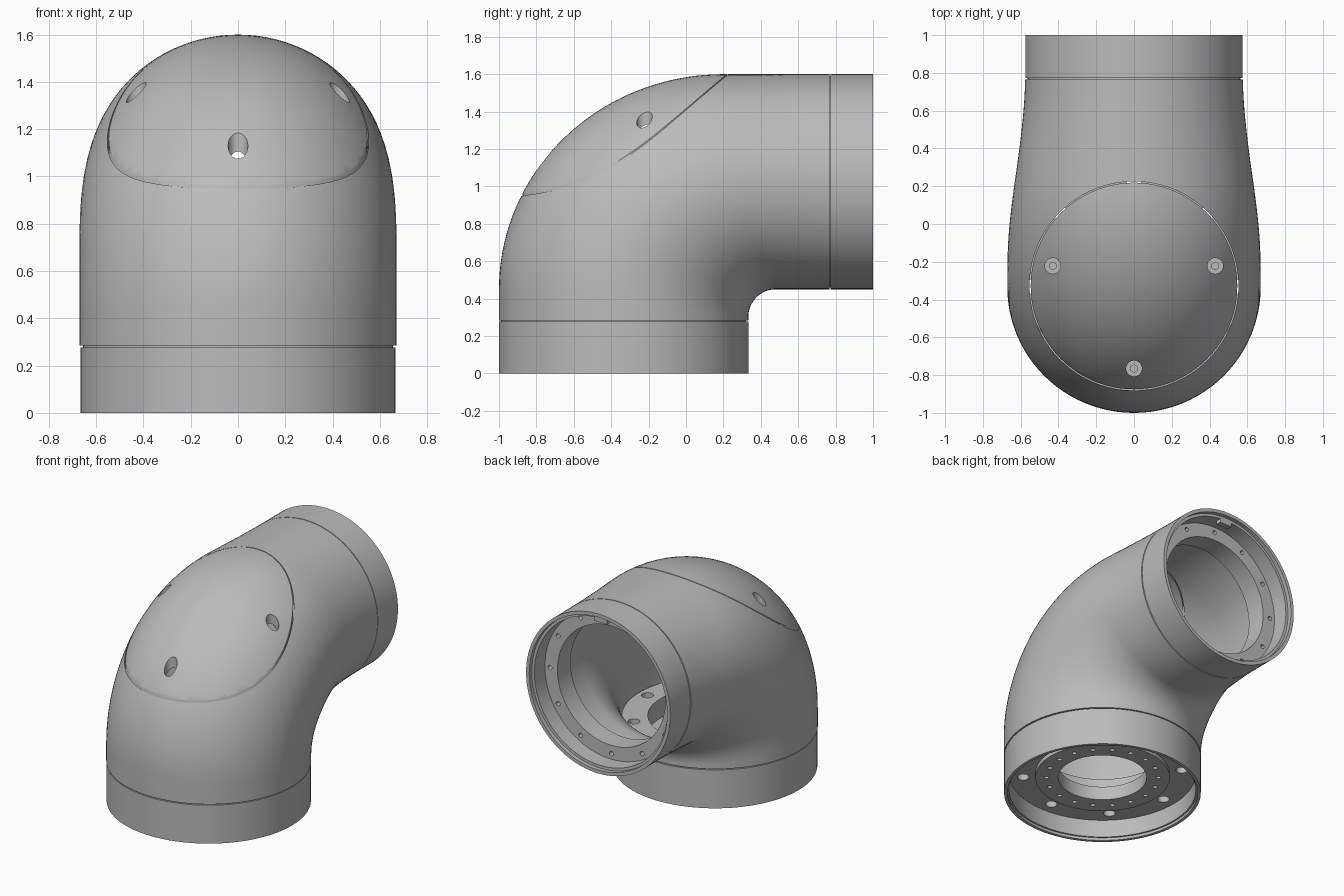
import bpy
import bmesh
from math import sin, cos, pi, radians
from mathutils import Matrix, Vector

default_cube = bpy.data.objects.get("Cube")
if default_cube:
    bpy.data.objects.remove(default_cube, do_unlink=True)

# One plain grey finish
grey = bpy.data.materials.new("matte_grey")
grey.use_nodes = True
GREY = (0.5, 0.5, 0.5, 1)
grey.diffuse_color = GREY
grey.node_tree.nodes["Principled BSDF"].inputs["Base Color"].default_value = GREY

SEG = 96


def make_object(name, bm, matrix=Matrix()):
    bm.transform(matrix)
    bmesh.ops.recalc_face_normals(bm, faces=bm.faces)
    mesh = bpy.data.meshes.new(name)
    bm.to_mesh(mesh)
    bm.free()
    mesh.materials.append(grey)
    obj = bpy.data.objects.new(name, mesh)
    bpy.context.collection.objects.link(obj)
    return obj


def loft_closed(bm, rings):
    """Skin a looped sequence of closed rings into a hollow solid."""
    loops = [[bm.verts.new(p) for p in ring] for ring in rings]
    for i, a in enumerate(loops):
        b = loops[(i + 1) % len(loops)]
        for j in range(len(a)):
            k = (j + 1) % len(a)
            bm.faces.new((a[j], a[k], b[k], b[j]))


def lathe(bm, profile, centre=(0, 0)):
    loft_closed(bm, [[(centre[0] + r * cos(2 * pi * j / SEG),
                       centre[1] + r * sin(2 * pi * j / SEG), h)
                      for j in range(SEG)] for r, h in profile])


def add_rod(bm, x, y, low, high, radius, sides=24):
    bmesh.ops.create_cone(bm, cap_ends=True, segments=sides,
                          radius1=radius, radius2=radius, depth=high - low,
                          matrix=Matrix.Translation((x, y, (low + high) / 2)))


def rod_circle(bm, count, ring, low, high, radius, start=0):
    for i in range(count):
        a = start + 2 * pi * i / count
        add_rod(bm, ring * cos(a), ring * sin(a), low, high, radius, 16)


def cut(obj, cutter):
    mod = obj.modifiers.new("cut", 'BOOLEAN')
    mod.operation = 'DIFFERENCE'
    mod.solver = 'EXACT'
    mod.object = cutter
    bpy.context.view_layer.objects.active = obj
    bpy.ops.object.modifier_apply(modifier=mod.name)
    bpy.data.objects.remove(cutter, do_unlink=True)


def finish(obj):
    bpy.ops.object.select_all(action='DESELECT')
    obj.select_set(True)
    bpy.context.view_layer.objects.active = obj
    bpy.ops.object.shade_smooth_by_angle(angle=radians(32))


# Elbow stations: matching points on the outer and inner bend, as (y, z)
stations = [((-1, 0.284), (0.333, 0.284))]
STEPS = 36
for i in range(STEPS + 1):
    t = pi / 2 * i / STEPS
    stations.append(((0.2 - 1.2 * cos(t), 0.45 + 1.15 * sin(t)),
                     (0.48 - 0.147 * cos(t), 0.30 + 0.15 * sin(t))))
for i in range(1, 9):
    f = i / 8
    stations.append(((0.2 + 0.566 * f, 1.6), (0.48 + 0.286 * f, 0.45)))


def section(outer, inner, wall):
    """Elliptical slice whose side width eases from the wide to the narrow end."""
    o, n = Vector((0, *outer)), Vector((0, *inner))
    mid, half = (o + n) / 2, (o - n) / 2
    u = min(max((mid.y + 0.25) / 1.05, 0), 1)
    width = 0.671 - 0.095 * u * u * (3 - 2 * u) - wall
    half *= 1 - wall / half.length
    return [mid + half * cos(2 * pi * j / SEG)
            + Vector((width * sin(2 * pi * j / SEG), 0, 0)) for j in range(SEG)]


bm = bmesh.new()
skin = [section(o, n, 0) for o, n in stations]
lining = [section(o, n, 0.05) for o, n in stations]
loft_closed(bm, skin + lining[::-1])
elbow = make_object("elbow_body", bm)

# Round cover seam and its three sunk screw holes
screws = [(0.43, -0.222, 1.35), (-0.43, -0.222, 1.35), (0, -0.765, 1.12)]
bm = bmesh.new()
lathe(bm, [(0.547, 0.9), (0.553, 0.9), (0.553, 1.8), (0.547, 1.8)], (0, -0.328))
for x, y, z in screws:
    add_rod(bm, x, y, z - 0.13, 1.8, 0.042)
cut(elbow, make_object("seam_cutter", bm))
finish(elbow)

# Cover screws with hex sockets
for i, (x, y, z) in enumerate(screws):
    bm = bmesh.new()
    add_rod(bm, x, y, z - 0.17, z - 0.1, 0.05)
    screw = make_object("cover_screw_%d" % (i + 1), bm)
    bm = bmesh.new()
    add_rod(bm, x, y, z - 0.14, z, 0.02, 6)
    cut(screw, make_object("socket_cutter", bm))
    finish(screw)

# Lower collar with recessed mounting flange
at_base = Matrix.Translation((0, -0.333, 0))
bm = bmesh.new()
lathe(bm, [(0.667, 0), (0.667, 0.277), (0.655, 0.277), (0.655, 0.30),
           (0.61, 0.30), (0.61, 0.36), (0.44, 0.36), (0.44, 0.22),
           (0.30, 0.22), (0.30, 0.12), (0.456, 0.12), (0.456, 0.15),
           (0.633, 0.15), (0.633, 0.02), (0.645, 0.02), (0.645, 0)])
base = make_object("lower_collar", bm, at_base)
bm = bmesh.new()
rod_circle(bm, 8, 0.54, 0.1, 0.4, 0.04)
rod_circle(bm, 18, 0.38, 0.1, 0.17, 0.016)
cut(base, make_object("flange_hole_cutter", bm, at_base))
finish(base)

# Rear collar with bolt shelf and open bore
at_rear = Matrix.Translation((0, 1, 1.025)) @ Matrix.Rotation(pi / 2, 4, 'X')
bm = bmesh.new()
lathe(bm, [(0.575, 0), (0.575, 0.228), (0.565, 0.228), (0.565, 0.25),
           (0.535, 0.25), (0.535, 0.30), (0.43, 0.30), (0.43, 0.15),
           (0.53, 0.15), (0.53, 0.03), (0.55, 0.03), (0.55, 0)])
rear = make_object("rear_collar", bm, at_rear)
bm = bmesh.new()
rod_circle(bm, 12, 0.49, 0.1, 0.21, 0.016, pi / 2)
cut(rear, make_object("shelf_hole_cutter", bm, at_rear))
finish(rear)

# Locating key at the top of the rear opening
bm = bmesh.new()
bmesh.ops.create_cube(bm, size=1, matrix=Matrix.Translation((0, 0.95, 1.545))
                      @ Matrix.Diagonal((0.1, 0.04, 0.04, 1)))
make_object("locating_key", bm)
